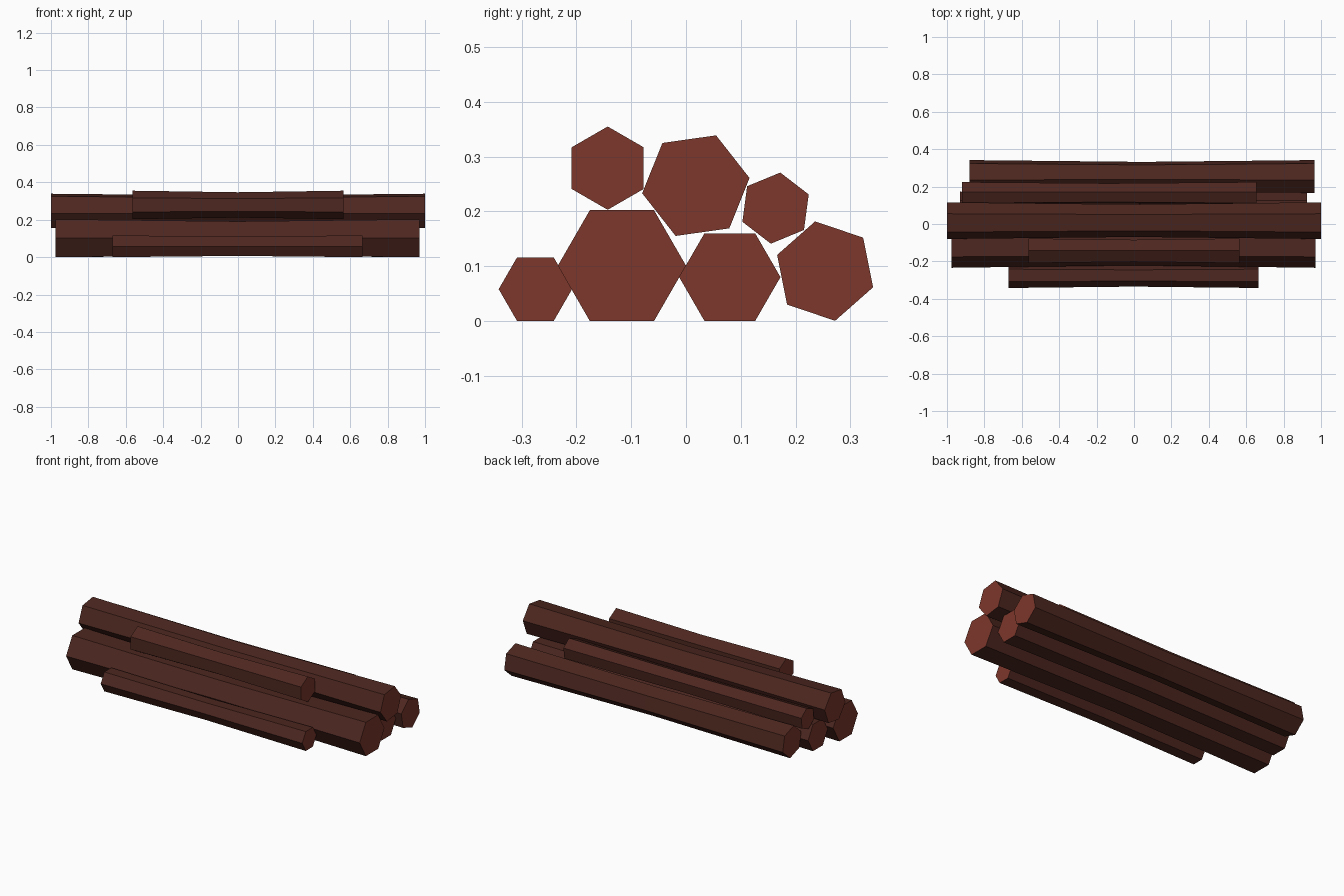
import bpy, bmesh
from math import sin, cos, pi, radians

if "Cube" in bpy.data.objects:
    bpy.data.objects.remove(bpy.data.objects["Cube"])


def material(name, rgb):
    m = bpy.data.materials.new(name)
    m.diffuse_color = (*rgb, 1)
    m.use_nodes = True
    m.node_tree.nodes["Principled BSDF"].inputs["Base Color"].default_value = m.diffuse_color
    return m


bark = material("bark", (0.075, 0.02, 0.014))
cut_wood = material("cut_wood", (0.2, 0.038, 0.024))
WAIST = 0.89  # logs are slightly thinner at mid length


def log(name, y, z, r, turn, x0, x1):
    """Six-sided log along x with a narrowed middle ring."""
    bm = bmesh.new()
    rings = []
    for x, s in ((x0, 1), ((x0 + x1) / 2, WAIST), (x1, 1)):
        angles = [radians(turn) + i * pi / 3 for i in range(6)]
        rings.append([bm.verts.new((x, y + r * s * cos(a), z + r * s * sin(a)))
                      for a in angles])
    for a, b in zip(rings, rings[1:]):
        for i in range(6):
            j = (i + 1) % 6
            bm.faces.new((a[i], a[j], b[j], b[i]))
    for cap in (rings[0], rings[-1]):
        bm.faces.new(cap).material_index = 1
    bmesh.ops.recalc_face_normals(bm, faces=bm.faces)
    mesh = bpy.data.meshes.new(name)
    bm.to_mesh(mesh)
    bm.free()
    mesh.materials.append(bark)
    mesh.materials.append(cut_wood)
    bpy.context.collection.objects.link(bpy.data.objects.new(name, mesh))


# Bottom row, front to back
log("thin_front_log", -0.275, 0.058, 0.067, 0, -0.67, 0.665)
log("thick_bottom_log", -0.117, 0.101, 0.117, 0, -0.975, 0.97)
log("middle_bottom_log", 0.080, 0.080, 0.0925, 0, -0.93, 0.925)
log("back_bottom_log", 0.254, 0.091, 0.0925, -18.6, -0.88, 0.965)
# Upper row
log("short_top_log", -0.143, 0.279, 0.076, 30, -0.565, 0.563)
log("long_top_log", 0.018, 0.247, 0.099, 8.1, -1.0, 1.0)
log("thin_top_log", 0.1635, 0.206, 0.0655, 22.4, -0.92, 0.655)
